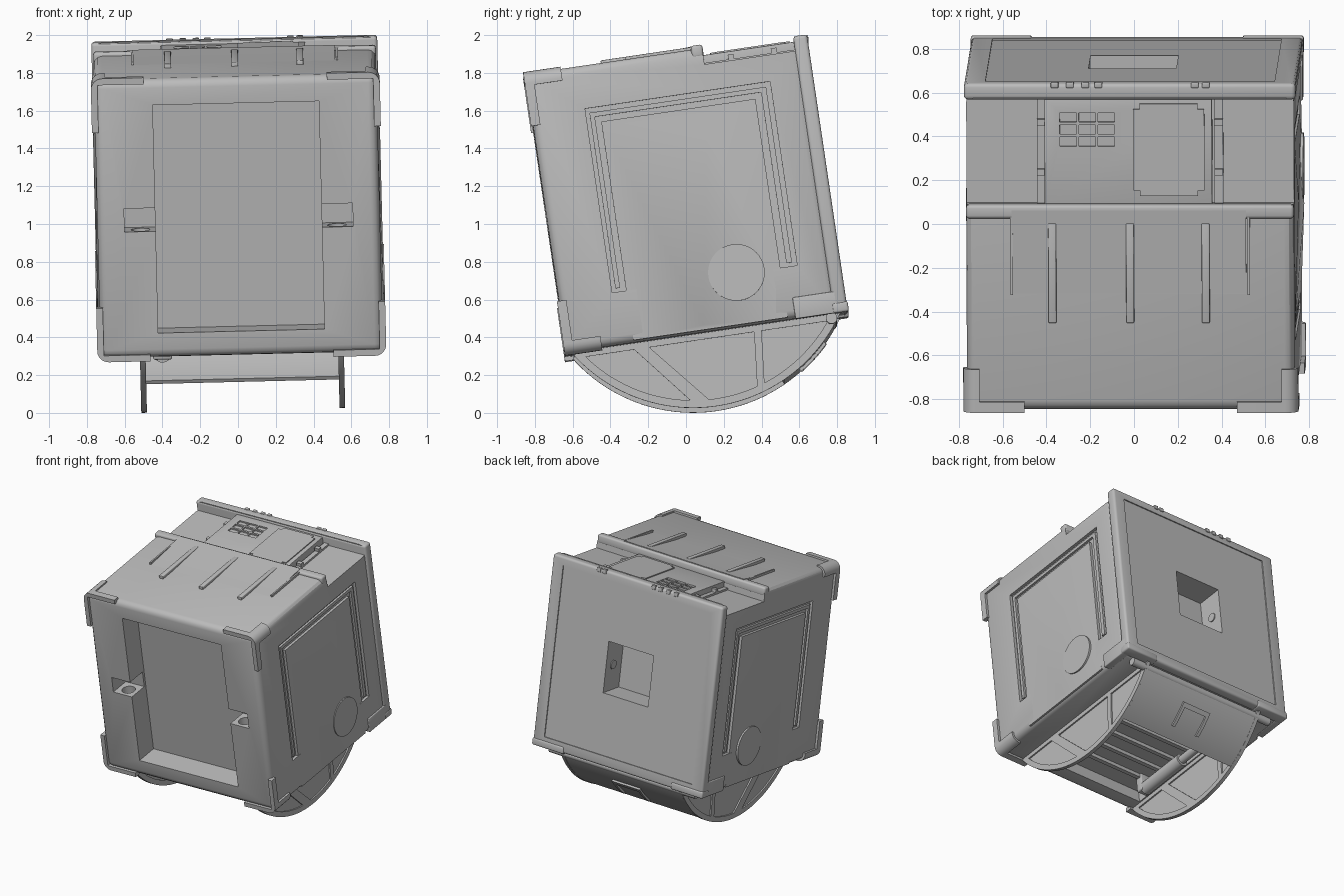
import bpy, bmesh
from math import sin, cos, radians
from mathutils import Matrix, Vector

if "Cube" in bpy.data.objects:
    bpy.data.objects.remove(bpy.data.objects["Cube"], do_unlink=True)

grey = bpy.data.materials.new("grey_casing")
grey.use_nodes = True
grey.diffuse_color = (0.5, 0.5, 0.5, 1)
grey.node_tree.nodes["Principled BSDF"].inputs["Base Color"].default_value = (0.5, 0.5, 0.5, 1)

parts = []


def finish(name, bm, bevel=0):
    bmesh.ops.recalc_face_normals(bm, faces=bm.faces)
    if bevel:
        bmesh.ops.bevel(bm, geom=bm.edges[:], offset=bevel, segments=3,
                        profile=0.5, affect='EDGES', clamp_overlap=True)
    mesh = bpy.data.meshes.new(name)
    bm.to_mesh(mesh)
    bm.free()
    mesh.materials.append(grey)
    obj = bpy.data.objects.new(name, mesh)
    bpy.context.collection.objects.link(obj)
    parts.append(obj)
    return obj


def box(name, x, y, z, bevel=0):
    """Box from three (low, high) ranges."""
    bm = bmesh.new()
    bmesh.ops.create_cube(bm, size=1)
    for v in bm.verts:
        v.co = Vector([(r[0] + r[1]) / 2 + c * (r[1] - r[0]) for r, c in zip((x, y, z), v.co)])
    return finish(name, bm, bevel)


def prism(name, outline, low, high, axis='X'):
    """Extrude an outline along X (y, z points) or Y (x, z points)."""
    bm = bmesh.new()
    along_x = axis == 'X'
    face = bm.faces.new([bm.verts.new((low, a, b) if along_x else (a, low, b)) for a, b in outline])
    new = bmesh.ops.extrude_face_region(bm, geom=[face])["geom"]
    shift = (high - low, 0, 0) if along_x else (0, high - low, 0)
    bmesh.ops.translate(bm, vec=shift, verts=[g for g in new if isinstance(g, bmesh.types.BMVert)])
    return finish(name, bm)


def hull(name, points):
    bm = bmesh.new()
    bmesh.ops.convex_hull(bm, input=[bm.verts.new(p) for p in points])
    return finish(name, bm)


def cylinder(name, centre, radius, length, axis='X', sides=40):
    bm = bmesh.new()
    bmesh.ops.create_cone(bm, cap_ends=True, segments=sides, radius1=radius, radius2=radius, depth=length)
    turn = {'X': Matrix.Rotation(radians(90), 4, 'Y'),
            'Y': Matrix.Rotation(radians(90), 4, 'X'), 'Z': Matrix()}[axis]
    bm.transform(Matrix.Translation(centre) @ turn)
    return finish(name, bm)


def cut(target, *cutters):
    for cutter in cutters:
        cutter.hide_render = True
        mod = target.modifiers.new("cut", 'BOOLEAN')
        mod.operation, mod.solver, mod.object = 'DIFFERENCE', 'EXACT', cutter
        bpy.context.view_layer.objects.active = target
        bpy.ops.object.modifier_apply(modifier=mod.name)
        parts.remove(cutter)
        bpy.data.objects.remove(cutter, do_unlink=True)


def span(side, a, b):
    return tuple(sorted((side * a, side * b)))


# Main casing, with the step behind the hood, front bay, rear socket and belly recess
body = box("casing", (-.748, .748), (-.745, .71), (-.752, .738), .045)
cut(body,
    box("step_cut", (-1, 1), (.2, .69), (.65, 1)),
    box("bay_cut", (-.44, .44), (-1, -.565), (-.62, .60)),
    box("belly_cut", (-.5, .5), (-.62, .62), (-1, -.66)),
    box("socket_cut", (-.2, .2), (.55, 1), (-.2, .2)))
for s in (-1, 1):
    cut(body,
        box("latch_cut", span(s, .4, .605), (-1, -.585), (-.075, .05)),
        cylinder("latch_hole_cut", (s * .52, -.67, -.09), .05, .14, 'Z'),
        box("side_channel_cut", span(s, .725, 1), (-.46, .53), (-.475, .51)))

back = box("back_panel", (-.757, .757), (.685, .76), (-.75, .728), .018)
cut(back, box("socket_cut", (-.2, .2), (.5, 1), (-.2, .2)),
    box("back_inset_cut", (-.66, .66), (.752, 1), (-.67, .66)))

# Hood: sloped raised panel, rear lip and ribs
prism("hood_panel", [(-.21, .72), (.18, .72), (.18, .762), (.12, .757), (-.21, .738)], -.54, .53)
box("hood_lip", (-.748, .748), (.14, .203), (.69, .757), .015)
for x in (-.355, 0, .345):
    box("hood_rib", (x - .018, x + .018), (-.34, .12), (.72, .76), .005)
for s in (-1, 1):
    box("hood_edge_rib", span(s, .535, .547), (-.21, .15), (.72, .755))

# Service deck between the hood and the back panel
deck = box("service_deck", (-.39, .375), (.2, .69), (.63, .708), .004)
for row in range(3):
    for col in range(3):
        x, y = -.32 + col * .087, .468 + row * .056
        cut(deck, box("vent_cut", (x, x + .076), (y, y + .042), (.696, 1)))
hatch = box("service_hatch", (.015, .34), (.24, .665), (.69, .716))
for x in (.015, .34):
    for y in (.24, .665):
        cut(hatch, box("hatch_corner_cut", (x - .03, x + .03), (y - .025, y + .025), (.6, 1)))
for s in (-1, 1):
    box("deck_rail", span(s, .385, .425), (.2, .69), (.64, .665))
    for y in (.33, .56):
        box("deck_clip", span(s, .385, .425), (y, y + .03), (.64, .69))
for x in (-.36, -.29, -.22, -.16, .28, .33):
    box("panel_clip", (x, x + .035), (.74, .766), (.70, .733), .005)


def corner_guard(name, s, t, across, upright, depth):
    """Rounded L-shaped guard wrapped round one front corner."""
    edge_x, edge_z, r, thick = .765, (.75 if t > 0 else .768), .06, .035
    arc = [(edge_x - r + r * sin(radians(a)), edge_z - r + r * cos(radians(a))) for a in range(0, 91, 15)]
    outline = [(edge_x - across, edge_z), *arc, (edge_x, edge_z - upright),
               (edge_x - thick, edge_z - upright), (edge_x - thick, edge_z - thick),
               (edge_x - across, edge_z - thick)]
    prism(name, [(s * x, t * z) for x, z in outline], -.756, -.756 + depth, 'Y')


for s in (-1, 1):
    # Folded side panel, channel rails and round cap
    hull("side_panel", [(s * x, y, z) for y in (-.385, .44) for z in (-.74, .43) for x in (.70, .746)]
         + [(s * .76, .16, .305), (s * .76, -.005, -.715)])
    rail = span(s, .72, .742)
    box("front_rail", rail, (-.44, -.415), (-.455, .485))
    box("rear_rail", rail, (.475, .505), (-.455, .485))
    box("top_rail", rail, (-.44, .505), (.46, .485))
    cylinder("side_cap", (s * .73, .206, -.465), .15, .07)
    cylinder("socket_button", (s * .198, .66, 0), .035, .012)
    box("rear_skid", span(s, .70, .757), (.48, .74), (-.754, -.64), .006)
    box("rear_foot", span(s, .48, .76), (.68, .766), (-.755, -.70), .012)

    # Guards on the front corners, with a return along each side
    for t in (-1, 1):
        corner_guard("corner_guard", s, t, .28, .29, .05)
        corner_guard("corner_guard_return", s, t, .075, .075, .2)

# Rocker stand
PIVOT, RADIUS = -.29, .855


def arc_point(angle, r):
    return (r * sin(radians(angle)), PIVOT - r * cos(radians(angle)))


def band(name, a0, a1, r0, r1, x0, x1, n=40):
    angles = [a0 + (a1 - a0) * i / n for i in range(n + 1)]
    return prism(name, [arc_point(a, r1) for a in angles] +
                 [arc_point(a, r0) for a in reversed(angles)], x0, x1)


for s in (-1, 1):
    web, proud = span(s, .521, .529), span(s, .510, .540)
    prism("rocker_web", [arc_point(-57.5 + 115 * i / 48, RADIUS) for i in range(49)], *web)
    band("rocker_rim", -57.5, 57.5, .815, RADIUS, *proud)
    prism("rocker_top_bar", [(-.70, -.74), (.70, -.74), (.67, -.785), (-.67, -.785)], *proud)
    prism("rocker_strut", [(-.40, -.77), (-.32, -.77), (-.03, -1.11), (-.12, -1.11)], *proud)
    prism("rocker_strut", [(.255, -.77), (.295, -.77), (.265, -1.10), (.225, -1.10)], *proud)
    band("cover_handle_leg", 33, 46, .85, .868, *span(s, .10, .125), n=8)

band("curved_cover", 26, 55, .832, .853, -.525, .525, n=20)
band("cover_handle_bar", 43.5, 46, .85, .868, -.125, .125, n=4)
cylinder("hinge_rod", (0, .67, -.775), .03, 1.3, sides=20)

# Belly ribs and support strut
for i in range(7):
    y = -.48 + i * .15
    box("belly_rib", (-.5, .5), (y, y + .03), (-.69, -.65))
cylinder("support_strut", (-.42, -.25, -.77), .05, .42, 'Y', 24)
cylinder("support_strut_rod", (-.42, .08, -.77), .032, .36, 'Y', 24)
for y in (-.47, .26):
    box("support_strut_mount", (-.47, -.37), (y - .03, y + .03), (-.80, -.65), .01)

# Smooth the curved parts, then lean everything onto the rocker
bpy.ops.object.select_all(action='DESELECT')
for obj in parts:
    obj.select_set(True)
bpy.context.view_layer.objects.active = body
bpy.ops.object.shade_smooth_by_angle(angle=radians(30))
lean = (Matrix.Translation((0, -.005, 1.155)) @ Matrix.Rotation(radians(-1.4), 4, 'Y')
        @ Matrix.Rotation(radians(8.4), 4, 'X'))
for obj in parts:
    obj.matrix_world = lean
